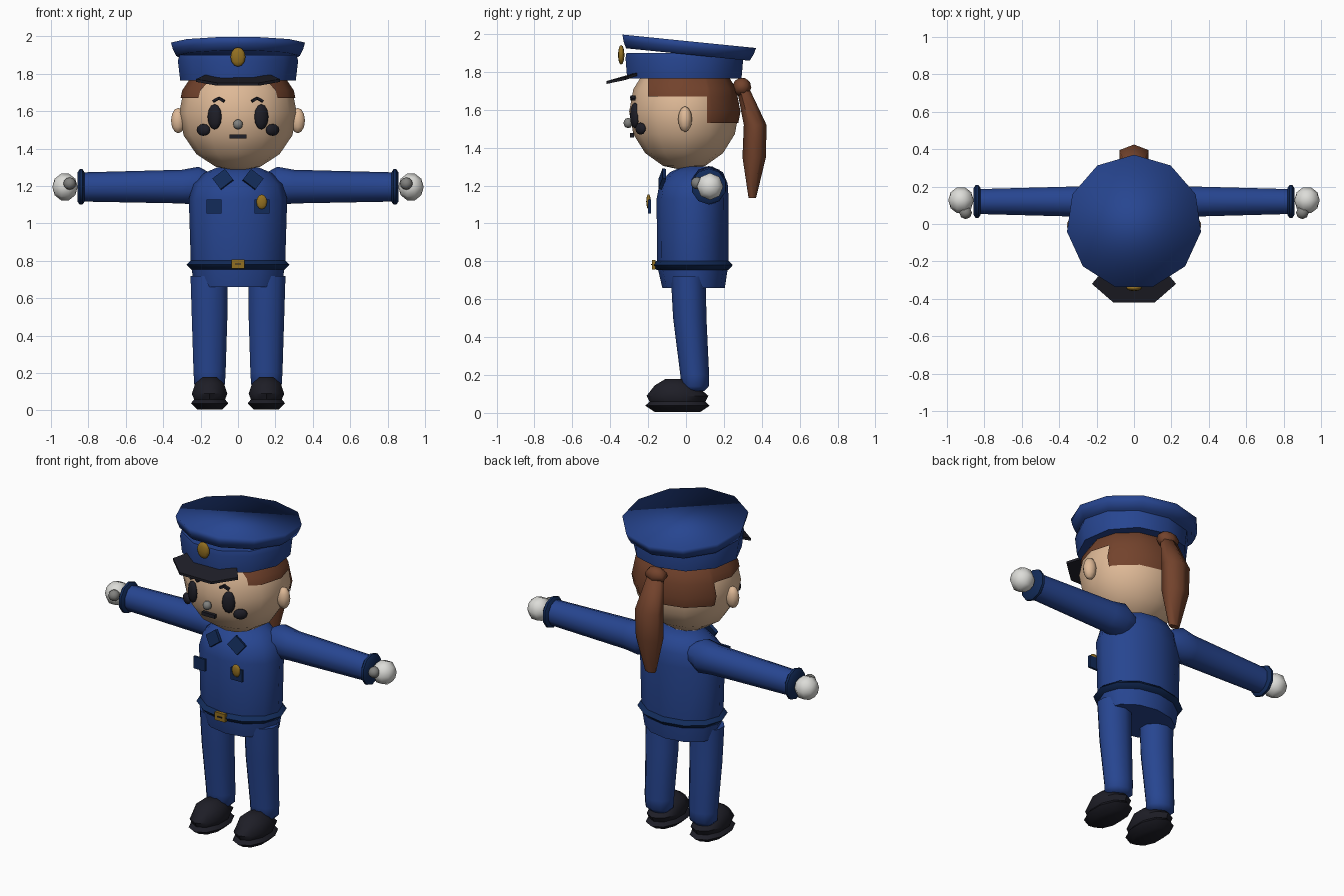
import bpy, bmesh, math
from mathutils import Matrix, Euler

if "Cube" in bpy.data.objects:
    bpy.data.objects.remove(bpy.data.objects["Cube"])


def material(name, *rgb):
    m = bpy.data.materials.new(name)
    m.use_nodes = True
    m.diffuse_color = (*rgb, 1)
    m.node_tree.nodes["Principled BSDF"].inputs["Base Color"].default_value = (*rgb, 1)
    return m


BLUE = material("uniform_blue", 0.02, 0.06, 0.28)
NAVY = material("trim_navy", 0.006, 0.024, 0.1)
SKIN = material("skin", 0.74, 0.49, 0.31)
BROWN = material("hair_brown", 0.17, 0.055, 0.025)
GOLD = material("gold", 0.29, 0.16, 0.015)
WHITE = material("glove_white", 0.72, 0.72, 0.69)
GRAY = material("gray", 0.22, 0.22, 0.21)
BLACK = material("charcoal_black", 0.013, 0.013, 0.02)


def finish(name, bm, mat, smooth=180):
    """Turn a bmesh into a named object; smooth is the sharp-edge angle, 0 is flat."""
    bmesh.ops.recalc_face_normals(bm, faces=bm.faces)
    mesh = bpy.data.meshes.new(name)
    bm.to_mesh(mesh)
    bm.free()
    mesh.materials.append(mat)
    if smooth:
        mesh.shade_smooth()
        mesh.set_sharp_from_angle(angle=math.radians(smooth))
    ob = bpy.data.objects.new(name, mesh)
    bpy.context.collection.objects.link(ob)
    return ob


def place(loc, size, rot=(0, 0, 0)):
    return Matrix.LocRotScale(loc, Euler(rot), size)


def ball(name, loc, radii, mat, rot=(0, 0, 0), seg=10, rings=6):
    bm = bmesh.new()
    bmesh.ops.create_uvsphere(bm, u_segments=seg, v_segments=rings, radius=1,
                              matrix=place(loc, radii, rot))
    return finish(name, bm, mat)


def box(name, loc, size, mat, rot=(0, 0, 0)):
    bm = bmesh.new()
    bmesh.ops.create_cube(bm, size=1, matrix=place(loc, size, rot))
    return finish(name, bm, mat, 0)


def loft(name, rings, mat, n=12, smooth=50, along_x=0):
    """Skin rings of (x, y, z, radius a, radius b); along_x turns the rings to face x."""
    bm = bmesh.new()
    loops = []
    for x, y, z, a, b in rings:
        loop = []
        for i in range(n):
            t = math.pi / 2 + math.tau * i / n
            u, v = a * math.cos(t), b * math.sin(t)
            co = (x, y + u, z + v) if along_x else (x + u, y + v, z)
            loop.append(bm.verts.new(co))
        loops.append(loop)
    for p, q in zip(loops, loops[1:]):
        for i in range(n):
            j = (i + 1) % n
            bm.faces.new((p[i], p[j], q[j], q[i]))
    bm.faces.new(loops[0])
    bm.faces.new(loops[-1])
    return finish(name, bm, mat, smooth)


# Head and the stepped hair shell around it
HEAD, HEAD_R = (0, -0.01, 1.59), (0.315, 0.29, 0.31)
ball("head", HEAD, HEAD_R, SKIN, seg=12, rings=8)
bm = bmesh.new()
bmesh.ops.create_uvsphere(bm, u_segments=12, v_segments=8, radius=1,
                          matrix=place(HEAD, [r * 1.025 for r in HEAD_R]))
for co, no in (((0, 0, 1.67), (0, 0, 1)), ((0, 0, 1.53), (0, 0, 1)),
               ((0, 0.11, 0), (0, 1, 0)), ((0, -0.2, 0), (0, 1, 0))):
    bmesh.ops.bisect_plane(bm, geom=bm.verts[:] + bm.edges[:] + bm.faces[:],
                           plane_co=co, plane_no=no)


def is_hair(c):
    return c.z < 1.86 and ((c.z > 1.67 and c.y > -0.2) or (c.z > 1.53 and c.y > 0.11))


bare = [f for f in bm.faces if not is_hair(f.calc_center_median())]
bmesh.ops.delete(bm, geom=bare, context="FACES")
finish("hair", bm, BROWN)

# Ponytail
ball("ponytail_knot", (0, 0.295, 1.72), (0.072, 0.05, 0.05), BROWN, (-0.4, 0, 0), 6, 5)
loft("ponytail", [(0, 0.305, 1.7, 0.055, 0.035), (0, 0.365, 1.52, 0.09, 0.06),
                  (0, 0.36, 1.35, 0.085, 0.062), (0, 0.35, 1.135, 0.035, 0.02)],
     BROWN, n=6, smooth=70)

# Face
ball("nose", (0, -0.305, 1.53), (0.027, 0.025, 0.027), GRAY)
box("mouth", (0, -0.285, 1.465), (0.09, 0.02, 0.022), BLACK)
for s, side in ((1, "left"), (-1, "right")):
    ball(side + "_ear", (s * 0.32, -0.005, 1.55), (0.04, 0.037, 0.068), SKIN)
    ball(side + "_eye", (s * 0.125, -0.27, 1.57), (0.04, 0.022, 0.068), BLACK, (0, 0, s * 0.4))
    ball(side + "_cheek", (s * 0.185, -0.24, 1.5), (0.042, 0.02, 0.032), BLACK, (0, 0, s * 0.6))
    for k in (-1, 1):
        box(side + "_eyebrow", (s * 0.103 + k * 0.014, -0.28, 1.662),
            (0.036, 0.02, 0.013), BLACK, (0, k * 0.5, s * 0.3))

# Cap: band, tilted crown, visor and badge
loft("cap_band", [(0, -0.015, 1.765, 0.312, 0.308), (0, -0.015, 1.87, 0.325, 0.317),
                  (0, -0.015, 1.9, 0.315, 0.312)], BLUE, n=11)
crown = loft("cap_crown", [(0, 0, -0.07, 0.335, 0.335), (0, 0, -0.035, 0.352, 0.352),
                           (0, 0, 0, 0.362, 0.362)], BLUE, n=11, smooth=180)
crown.location = (0, 0.01, 1.962)
crown.rotation_euler = (-0.1, 0, 0)
bm = bmesh.new()
outline = [(-0.14, -0.22), (-0.225, -0.32), (-0.11, -0.42),
           (0.11, -0.42), (0.225, -0.32), (0.14, -0.22)]
visor = bm.faces.new([bm.verts.new((x, y, 1.775 + (y + 0.32) * 0.3 - abs(x) * 0.08))
                      for x, y in outline])
up = bmesh.ops.extrude_face_region(bm, geom=[visor])["geom"]
bmesh.ops.translate(bm, vec=(0, 0, 0.015),
                    verts=[v for v in up if isinstance(v, bmesh.types.BMVert)])
finish("cap_visor", bm, BLACK, 0)
ball("cap_badge", (0, -0.342, 1.89), (0.042, 0.017, 0.052), GOLD)

# Jacket, belt and buckle
loft("jacket", [(0, 0.04, 0.66, 0.232, 0.165), (0, 0.035, 0.78, 0.252, 0.188),
                (0, 0.035, 1.13, 0.263, 0.19), (0, 0.04, 1.21, 0.24, 0.18),
                (0, 0.055, 1.27, 0.18, 0.14), (0, 0.06, 1.3, 0.11, 0.08)], BLUE, smooth=70)
loft("belt", [(0, 0.035, 0.755, 0.25, 0.19), (0, 0.035, 0.78, 0.275, 0.212),
              (0, 0.035, 0.803, 0.25, 0.19)], NAVY)
box("buckle", (0, -0.17, 0.783), (0.07, 0.02, 0.05), GOLD)
box("buckle_pin", (0, -0.181, 0.783), (0.032, 0.006, 0.007), BLACK)
ball("chest_badge", (0.127, -0.198, 1.115), (0.03, 0.012, 0.04), GOLD)

for s, side in ((1, "left"), (-1, "right")):
    # Collar and pockets
    box(side + "_collar", (s * 0.08, -0.125, 1.235), (0.085, 0.02, 0.075),
        NAVY, (-0.3, s * 0.65, 0))
    box(side + "_pocket", (s * 0.128, -0.193, 1.09), (0.08, 0.014, 0.075), NAVY)

    # Arm, cuff and gloved hand
    loft(side + "_sleeve", [(s * 0.13, 0.12, 1.2, 0.06, 0.06), (s * 0.21, 0.12, 1.2, 0.095, 0.103),
                            (s * 0.3, 0.12, 1.197, 0.085, 0.09),
                            (s * 0.83, 0.12, 1.195, 0.07, 0.078)], BLUE, n=10, along_x=1)
    loft(side + "_cuff", [(s * 0.82, 0.12, 1.195, 0.075, 0.078), (s * 0.832, 0.12, 1.195, 0.093, 0.095),
                          (s * 0.846, 0.12, 1.195, 0.093, 0.095),
                          (s * 0.858, 0.12, 1.195, 0.075, 0.078)], NAVY, n=10, along_x=1)
    ball(side + "_hand", (s * 0.925, 0.127, 1.195), (0.075, 0.073, 0.068), WHITE, (0, 1.57, 0), 8, 5)
    ball(side + "_thumb", (s * 0.9, 0.06, 1.213), (0.034, 0.034, 0.033), GRAY, seg=8, rings=6)

    # Trouser leg and shoe
    x = s * 0.152
    loft(side + "_leg", [(x + s * 0.002, 0.012, 0.72, 0.105, 0.092), (x, 0.02, 0.5, 0.1, 0.088),
                         (x, 0.046, 0.2, 0.09, 0.076), (x, 0.046, 0.14, 0.086, 0.074),
                         (x, 0.046, 0.115, 0.06, 0.05)], BLUE, n=10)
    loft(side + "_sole", [(x, -0.045, 0.005, 0.07, 0.12), (x, -0.045, 0.038, 0.105, 0.17),
                          (x, -0.045, 0.062, 0.085, 0.145)], BLACK, n=10)
    loft(side + "_shoe", [(x, -0.045, 0.055, 0.085, 0.145), (x, -0.045, 0.09, 0.1, 0.163),
                          (x, -0.055, 0.145, 0.08, 0.11), (x, -0.06, 0.178, 0.04, 0.05)],
         BLACK, n=10)
